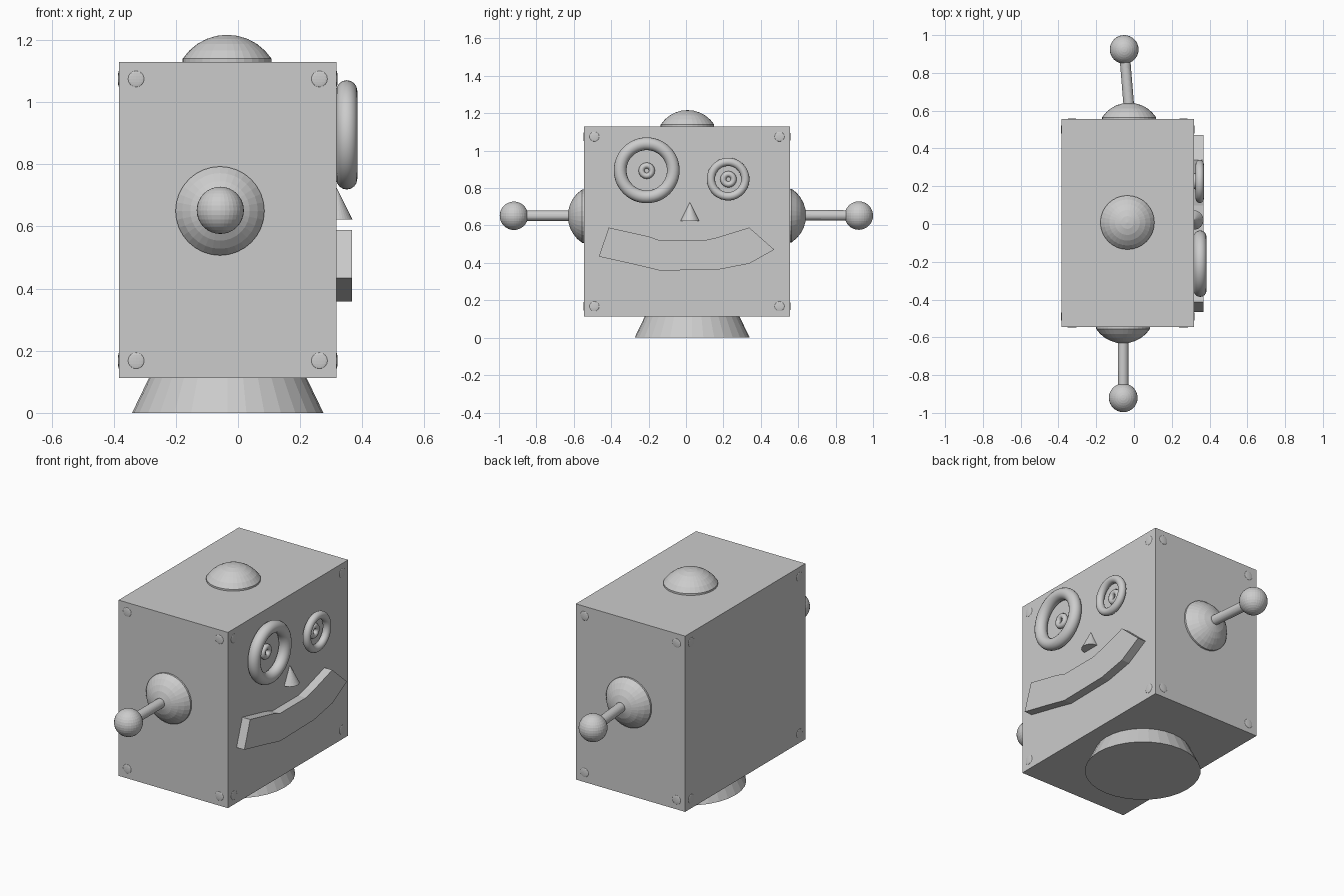
import bpy, bmesh, math
from mathutils import Vector, Matrix

if "Cube" in bpy.data.objects:
    bpy.data.objects.remove(bpy.data.objects["Cube"])

X0, X1, Y0, Y1, Z0, Z1 = -0.383, 0.317, -0.545, 0.555, 0.113, 1.13


def finish(bm, name, smooth=False):
    bmesh.ops.recalc_face_normals(bm, faces=bm.faces)
    me = bpy.data.meshes.new(name)
    bm.to_mesh(me)
    bm.free()
    for p in me.polygons:
        p.use_smooth = smooth
    ob = bpy.data.objects.new(name, me)
    bpy.context.collection.objects.link(ob)
    return ob


def lathe(name, profile, origin, axis, sides=32, closed=False, smooth=False):
    """Revolve (radius, height) points about an axis through origin."""
    bm = bmesh.new()
    rings = []
    for r, h in profile:
        if r < 1e-6:
            rings.append([bm.verts.new((0, 0, h))])
        else:
            rings.append([bm.verts.new((r * math.cos(2 * math.pi * i / sides),
                                        r * math.sin(2 * math.pi * i / sides), h))
                          for i in range(sides)])
    pairs = list(zip(rings, rings[1:])) + ([(rings[-1], rings[0])] if closed else [])
    for a, b in pairs:
        for i in range(sides):
            j = (i + 1) % sides
            if len(a) == 1:
                bm.faces.new((a[0], b[j], b[i]))
            elif len(b) == 1:
                bm.faces.new((a[i], a[j], b[0]))
            else:
                bm.faces.new((a[i], a[j], b[j], b[i]))
    rot = Vector(axis).to_track_quat('Z', 'Y').to_matrix().to_4x4()
    bm.transform(Matrix.Translation(origin) @ rot)
    return finish(bm, name, smooth)


def dome(name, origin, axis):
    r, rim, h = 0.143, 0.01, 0.077
    R = (r * r + h * h) / (2 * h)
    a = math.asin(r / R)
    arc = [(R * math.sin(a * k / 5), rim + h - R + R * math.cos(a * k / 5))
           for k in range(5, -1, -1)]
    return lathe(name, [(0, -0.005), (r, -0.005)] + arc, origin, axis)


def torus(name, origin, major, minor, sides=48, n=16):
    prof = [(major + minor * math.cos(2 * math.pi * k / n),
             minor * math.sin(2 * math.pi * k / n)) for k in range(n)]
    return lathe(name, prof, origin, (1, 0, 0), sides, True, True)


def prism(name, pts, x0, x1):
    """Extrude a (y, z) outline along x."""
    bm = bmesh.new()
    f = bm.faces.new([bm.verts.new((x0, y, z)) for y, z in pts])
    ext = bmesh.ops.extrude_face_region(bm, geom=[f])
    bmesh.ops.translate(bm, vec=(x1 - x0, 0, 0),
                        verts=[v for v in ext['geom'] if isinstance(v, bmesh.types.BMVert)])
    return finish(bm, name)


def ball(name, loc, r, scale=(1, 1, 1), u=32, v=16):
    bm = bmesh.new()
    bmesh.ops.create_uvsphere(bm, u_segments=u, v_segments=v, radius=r)
    bm.transform(Matrix.Translation(loc) @ Matrix.Diagonal((*scale, 1)))
    return finish(bm, name)


# Head box and flared neck
prism("head", [(Y0, Z0), (Y1, Z0), (Y1, Z1), (Y0, Z1)], X0, X1)
lathe("neck", [(0, 0), (0.308, 0), (0.25, 0.12), (0, 0.12)], (-0.033, 0.033, 0), (0, 0, 1))

# Domes on the top and both sides
dome("top_dome", (-0.035, 0.008, Z1), (0, 0, 1))
dome("left_dome", (-0.058, Y0, 0.65), (0, -1, 0))
dome("right_dome", (-0.026, Y1, 0.653), (0, 1, 0))

# Antenna rods and balls
for side, a, b in (("left", (-0.058, -0.61, 0.652), (-0.057, -0.92, 0.652)),
                   ("right", (-0.026, 0.61, 0.655), (-0.052, 0.924, 0.653))):
    a, b = Vector(a), Vector(b)
    L = (b - a).length
    lathe(side + "_antenna_rod", [(0, 0), (0.028, 0), (0.028, L), (0, L)], a, b - a)
    ball(side + "_antenna_ball", b, 0.076)

# Eye rings with small ring pupils
torus("large_eye", (0.35, -0.21, 0.895), 0.142, 0.034)
torus("small_eye", (0.348, 0.225, 0.848), 0.092, 0.022)
for n, y, z in (("large", -0.21, 0.893), ("small", 0.227, 0.847)):
    torus(n + "_eye_pupil", (0.325, y, z), 0.028, 0.016, 16, 8)

# Nose cone, half sunk in the face
lathe("nose", [(0, 0), (0.051, 0), (0, 0.102)], (X1, 0.021, 0.623), (0, 0, 1))

# Crooked smile
smile = [(-.413, .589), (-.198, .541), (-.139, .52), (.097, .52), (.166, .536), (.338, .589),
         (.472, .471), (.338, .396), (.172, .364), (-.139, .359), (-.273, .391), (-.466, .434)]
prism("mouth", smile, X1 - 0.02, 0.367)

# Shallow rivets at the corners of the four upright faces
d = 0.055
for zi, z in enumerate((Z0 + d, Z1 - d)):
    for i, x in enumerate((X0, X1)):
        for j, y in enumerate((Y0 + d, Y1 - d)):
            ball(f"rivet_x_{i}{j}{zi}", (x, y, z), 0.026, (0.14, 1, 1), 16, 8)
    for i, y in enumerate((Y0, Y1)):
        for j, x in enumerate((X0 + d, X1 - d)):
            ball(f"rivet_y_{i}{j}{zi}", (x, y, z), 0.026, (1, 0.14, 1), 16, 8)
